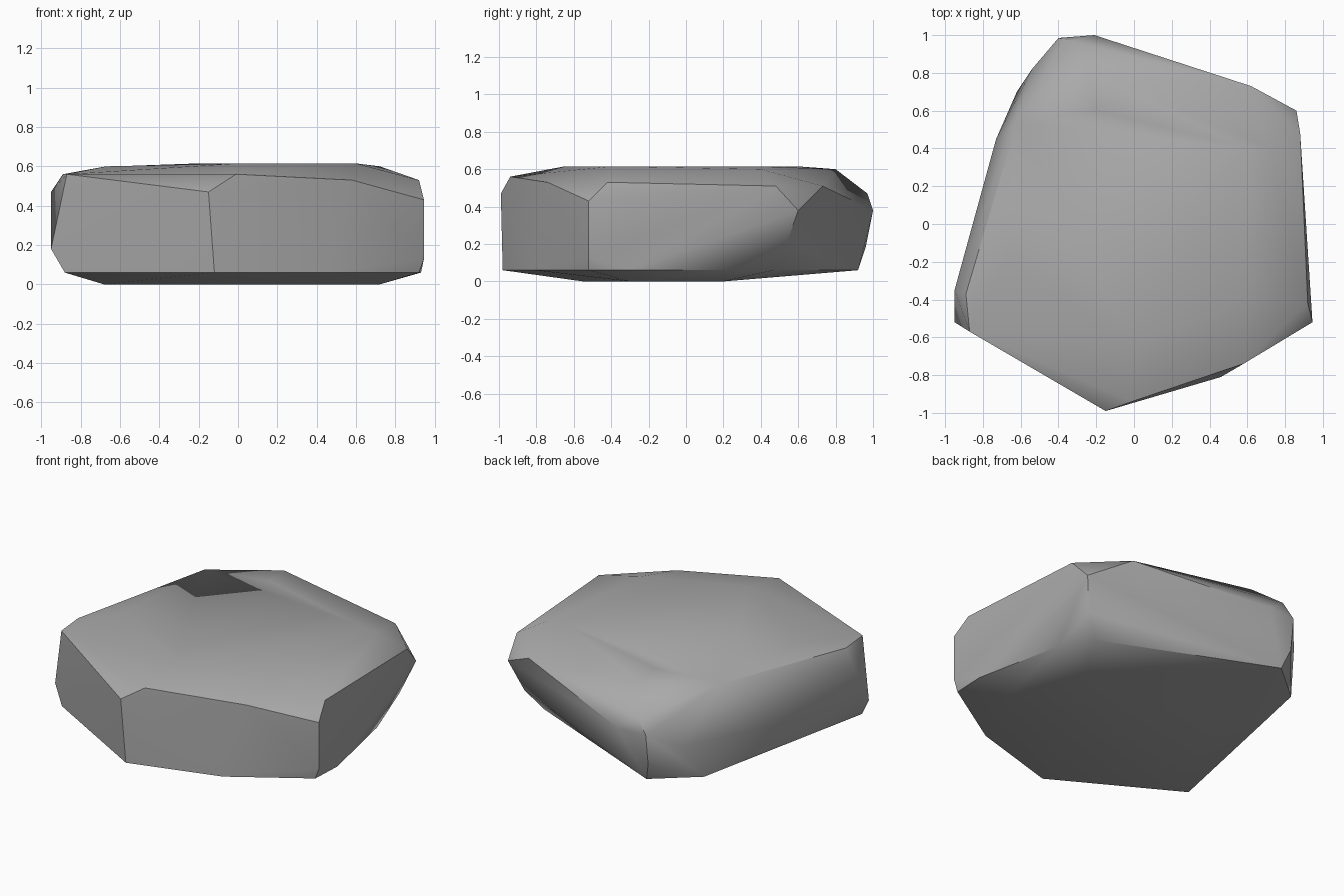
import bpy
import bmesh
import math

default_cube = bpy.data.objects.get("Cube")
if default_cube:
    bpy.data.objects.remove(default_cube, do_unlink=True)


def make_material(name, colour):
    material = bpy.data.materials.new(name)
    material.use_nodes = True
    material.diffuse_color = colour
    shader = material.node_tree.nodes["Principled BSDF"]
    shader.inputs["Base Color"].default_value = colour
    shader.inputs["Roughness"].default_value = 0.9
    return material


def level(height, outline):
    """Lift a flat outline to one height."""
    return [(x, y, height) for x, y in outline]


def make_hull(name, points, material):
    """Wrap corner points in a faceted convex skin."""
    bm = bmesh.new()
    for point in points:
        bm.verts.new(point)
    result = bmesh.ops.convex_hull(bm, input=bm.verts)
    unused = {v for v in result["geom_interior"] + result["geom_unused"]
              if isinstance(v, bmesh.types.BMVert)}
    bmesh.ops.delete(bm, geom=list(unused), context="VERTS")
    # Merge nearly flat triangles into broad chiselled facets
    bmesh.ops.dissolve_limit(bm, angle_limit=math.radians(2),
                             verts=bm.verts, edges=bm.edges)
    bmesh.ops.recalc_face_normals(bm, faces=bm.faces)
    mesh = bpy.data.meshes.new(name)
    bm.to_mesh(mesh)
    bm.free()
    mesh.materials.append(material)
    stone = bpy.data.objects.new(name, mesh)
    bpy.context.collection.objects.link(stone)
    return stone


# Gently domed top
crown = level(0.615, [(0, -0.65), (0.6, -0.4), (0.6, 0.4), (-0.2, 0.6)])
crown += level(0.6, [(-0.62, 0.54), (-0.23, 0.8), (-0.67, -0.2), (0.72, 0.4)])

# Sloping shoulder around the top
shoulder = level(0.56, [(-0.01, -0.94), (-0.87, -0.57), (-0.89, -0.37)])
shoulder += level(0.53, [(0.58, -0.74), (0.92, -0.42)])
shoulder += level(0.51, [(0.88, 0.48), (0.62, 0.73)])
shoulder += level(0.47, [(-0.15, -0.99), (-0.95, -0.35), (-0.33, 0.97)])

# Widest corners of the sides
sides = level(0.43, [(0.945, -0.52)])
sides += level(0.38, [(0.86, 0.6), (-0.21, 1), (-0.4, 0.985)])
sides += level(0.28, [(-0.73, 0.45), (-0.54, 0.82)])
sides += level(0.18, [(-0.95, -0.52), (0.79, 0.53), (-0.4, 0.96)])
sides += level(0.13, [(0.945, -0.52)])

# Undercut lower edge and flat base
lower_edge = level(0.06, [(-0.12, -0.98), (-0.88, -0.55), (0.46, -0.81),
                          (0.92, -0.52), (0.93, -0.31), (0.81, 0.27),
                          (0.69, 0.47), (-0.36, 0.92), (-0.62, 0.7)])
base = level(0, [(-0.68, -0.45), (0, -0.55), (0.72, -0.3),
                 (0.55, 0.2), (-0.5, 0.2)])

grey = make_material("stone_grey", (0.4, 0.4, 0.4, 1))
rock = make_hull("rock", crown + shoulder + sides + lower_edge + base, grey)

# Soft facets with crisp breaks between them
bpy.ops.object.select_all(action="DESELECT")
rock.select_set(True)
bpy.context.view_layer.objects.active = rock
bpy.ops.object.shade_smooth_by_angle(angle=math.radians(35))
